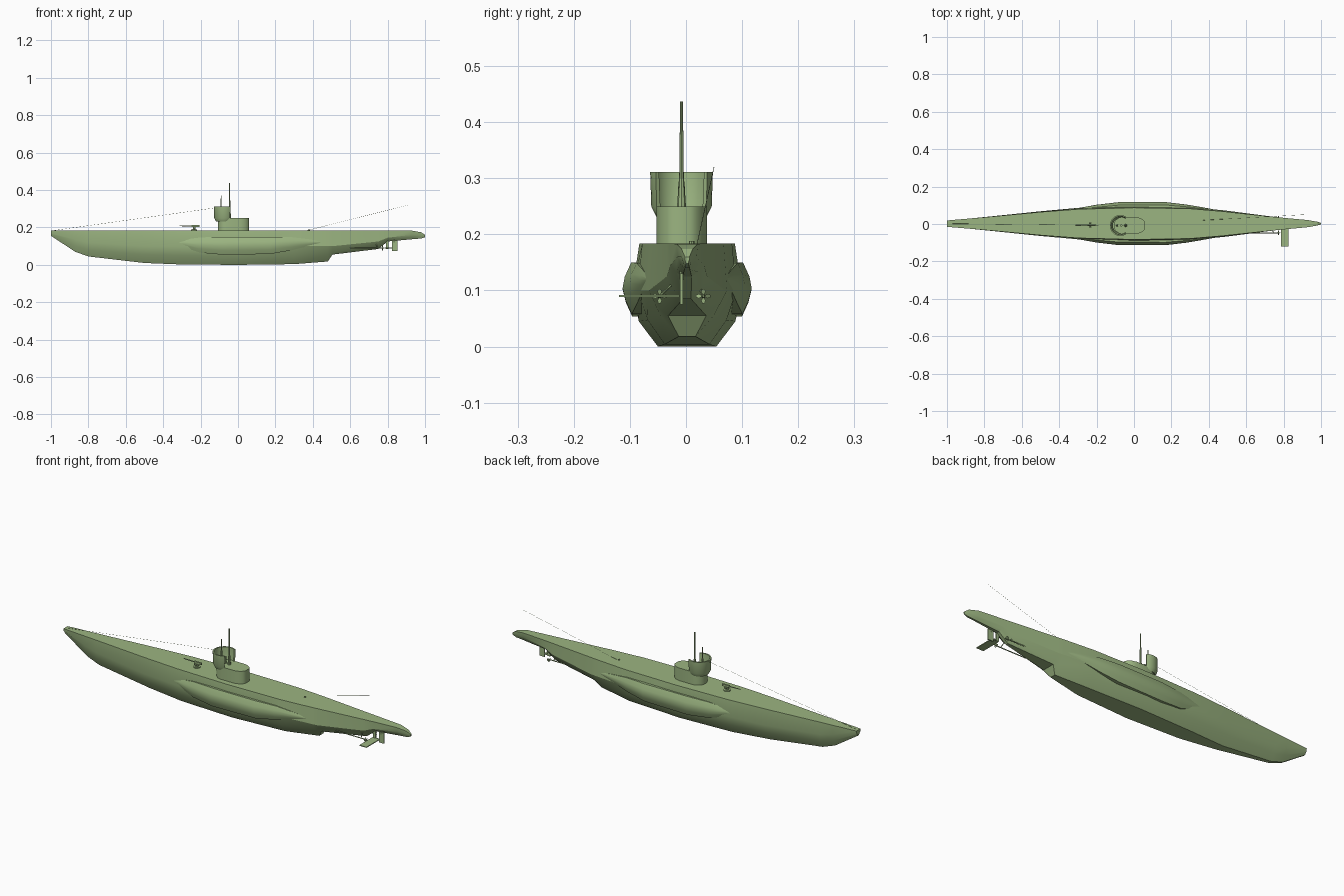
import bpy, bmesh, math
from mathutils import Vector

cube = bpy.data.objects.get("Cube")
if cube:
    bpy.data.objects.remove(cube, do_unlink=True)

GREEN = (0.33, 0.46, 0.22, 1)
mat = bpy.data.materials.new("sea green paint")
mat.use_nodes = True
mat.diffuse_color = GREEN
mat.node_tree.nodes["Principled BSDF"].inputs["Base Color"].default_value = GREEN
mat.node_tree.nodes["Principled BSDF"].inputs["Roughness"].default_value = 0.7


def finish(name, bm, angle=None):
    bmesh.ops.recalc_face_normals(bm, faces=bm.faces)
    me = bpy.data.meshes.new(name)
    bm.to_mesh(me)
    bm.free()
    me.materials.append(mat)
    ob = bpy.data.objects.new(name, me)
    bpy.context.collection.objects.link(ob)
    if angle:
        bpy.ops.object.select_all(action='DESELECT')
        ob.select_set(True)
        bpy.context.view_layer.objects.active = ob
        bpy.ops.object.shade_smooth_by_angle(angle=math.radians(angle))
    return ob


def loft(name, rings, angle=None, loop=False):
    """Skin closed rings of points, capping the ends unless looped."""
    bm = bmesh.new()
    vs = [[bm.verts.new(p) for p in ring] for ring in rings]
    n = len(rings[0])
    for a, b in zip(vs, vs[1:] + (vs[:1] if loop else [])):
        for i in range(n):
            j = (i + 1) % n
            bm.faces.new((a[i], a[j], b[j], b[i]))
    if not loop:
        bm.faces.new(vs[0])
        bm.faces.new(vs[-1])
    return finish(name, bm, angle)


def rod(name, a, b, r1, r2=None, seg=8):
    a, b = Vector(a), Vector(b)
    q = (b - a).to_track_quat('Z', 'Y')
    rings = []
    for c, r in ((a, r1), (b, r1 if r2 is None else r2)):
        rings.append([c + q @ Vector((r * math.cos(t), r * math.sin(t), 0))
                      for t in (2 * math.pi * i / seg for i in range(seg))])
    return loft(name, rings, 40)


def box(name, lo, hi):
    rings = [[(x, lo[1], lo[2]), (x, hi[1], lo[2]), (x, hi[1], hi[2]), (x, lo[1], hi[2])]
             for x in (lo[0], hi[0])]
    return loft(name, rings)


HY = 0.002    # hull centre line
TY = -0.008   # tower and running gear centre line

# Hull: x, deck z, deck half width, side (w, z), chine (w, z), keel (w, z)
stations = [
    (-1.0, .184, .017, .015, .17, .008, .162, .004, .155),
    (-.87, .184, .028, .028, .135, .020, .10, .006, .070),
    (-.80, .184, .034, .035, .12, .026, .08, .009, .045),
    (-.50, .184, .062, .066, .10, .052, .055, .022, .010),
    (-.30, .184, .077, .084, .10, .071, .05, .042, .002),
    (0.0, .184, .085, .098, .10, .086, .045, .052, 0),
    (.30, .184, .080, .088, .10, .070, .047, .040, .004),
    (.48, .184, .065, .071, .10, .048, .056, .015, .018),
    (.505, .184, .062, .068, .10, .046, .064, .034, .055),
    (.75, .184, .036, .036, .125, .022, .10, .007, .085),
    (.80, .184, .031, .030, .145, .020, .133, .008, .125),
    (.93, .183, .019, .017, .16, .011, .148, .005, .137),
    (.98, .174, .010, .010, .16, .007, .15, .004, .141),
    (1.0, .160, .004, .004, .155, .003, .152, .002, .148),
]
rings = []
for x, zt, wd, wm, zm, wc, zc, wb, zb in stations:
    half = [(wd, zt), (wm, zm), (wc, zc), (wb, zb)]
    rings.append([(x, HY + w, z) for w, z in half] +
                 [(x, HY - w, z) for w, z in reversed(half)])
loft("hull", rings, 22)

# Saddle tanks: x, centre z, half height, outer half width
tank = [(-.34, .118, .012, .078), (-.29, .115, .020, .085), (-.20, .106, .041, .101),
        (-.08, .102, .048, .115), (.17, .104, .046, .115), (.28, .113, .036, .102),
        (.38, .119, .018, .085), (.46, .12, .003, .070)]
for side, label in ((1, "left"), (-1, "right")):
    rings = []
    for x, zc, h, w in tank:
        s = h / .048
        prof = [(.05, 1), (w - .016 * s, 1), (w - .004 * s, .45), (w, 0),
                (w - .006 * s, -.5), (w - .017 * s, -1), (.05, -1)]
        rings.append([(x, HY + side * y, zc + h * k) for y, k in prof])
    loft(label + "_saddle_tank", rings, 40)


# Conning tower base: rounded at both ends, with a flat facet aft
def tower_ring(r, z):
    pts = [(-.063 + r * math.cos(t), TY + r * math.sin(t), z)
           for t in (math.radians(90 + 15 * i) for i in range(13))]
    aft = [(.015, r), (.038, r * .85), (.053, r * .6), (.06, r * .35)]
    return (pts + [(x, TY - y, z) for x, y in aft] +
            [(x, TY + y, z) for x, y in reversed(aft)])


loft("tower_base", [tower_ring(.045, .18), tower_ring(.045, .25)], 35)

# Wind wall: flared C-shaped screen open to the stern
rings = []
for i in range(25):
    t = math.radians(55 + 250 * i / 24)
    prof = [(.045, .232), (.054, .25), (.056, .311), (.049, .311), (.046, .25), (.040, .232)]
    rings.append([(-.073 + r * math.cos(t), TY + r * math.sin(t), z) for r, z in prof])
loft("wind_wall", rings, 35)

# Periscopes
rod("periscope_base", (-.045, TY, .25), (-.045, TY, .30), .008, .0045)
rod("main_periscope", (-.045, TY, .29), (-.045, TY, .437), .0042, .0025)
rod("short_periscope_base", (-.09, TY, .25), (-.09, TY, .31), .006, .004)
rod("short_periscope", (-.09, TY, .30), (-.09, TY, .37), .003, .002)
rod("bridge_pedestal", (-.068, TY, .25), (-.068, TY, .285), .006)

# Deck gun
GX, GY = -.235, -.005
rod("gun_platform", (GX, GY, .183), (GX, GY, .188), .017, seg=16)
rod("gun_pedestal", (GX, GY, .186), (GX, GY, .205), .008, .005)
box("gun_breech", (GX - .014, GY - .005, .202), (GX + .028, GY + .005, .212))
rod("gun_barrel", (GX, GY, .207), (-.312, GY, .209), .003, .002)
for s in (-1, 1):
    box("gun_seat", (GX - .006, GY + s * .011 - .003, .198),
        (GX + .008, GY + s * .011 + .003, .204))
    rod("gun_seat_arm", (GX, GY, .200), (GX, GY + s * .011, .200), .0015)

# Propellers with shafts and brackets
for s, label in ((1, "left"), (-1, "right")):
    py = TY + s * .039
    rod(label + "_shaft", (.60, py, .090), (.775, py, .090), .0025)
    rod(label + "_shaft_bracket", (.745, py, .090), (.735, HY + s * .012, .125), .002)
    rod(label + "_propeller_hub", (.766, py, .090), (.782, py, .090), .004, .002)
    for k in range(4):
        a = math.pi / 2 * k
        d, e = Vector((0, math.cos(a), math.sin(a))), Vector((0, -math.sin(a), math.cos(a)))
        c = Vector((.772, py, .090))
        blade = [c + d * r + e * w + Vector((w * .6, 0, 0))
                 for r, w in ((.002, -.001), (.008, -.004), (.013, -.002),
                              (.013, .002), (.008, .004), (.002, .001))]
        loft(label + "_propeller_blade", [[p - Vector((.0006, 0, 0)) for p in blade],
                                          [p + Vector((.0006, 0, 0)) for p in blade]])

# Rudder, its post and the stern plane
box("rudder", (.823, TY - .003, .075), (.853, TY + .003, .130))
rod("rudder_post", (.835, TY, .12), (.835, TY, .150), .004)
box("stern_plane", (.786, -.119, .088), (.827, -.012, .092))
rod("stern_plane_stock", (.80, TY, .09), (.84, TY, .09), .003)
box("stern_plane_support", (.79, TY - .003, .086), (.805, TY + .003, .14))

# Aerial wires and the small aft deck fitting
rod("forward_aerial", (-.985, HY, .184), (-.12, TY, .305), .0005, seg=4)
rod("aft_aerial", (.37, .02, .184), (.91, .05, .32), .0005, seg=4)
rod("aft_deck_fitting", (.38, .01, .182), (.38, .01, .188), .005)
